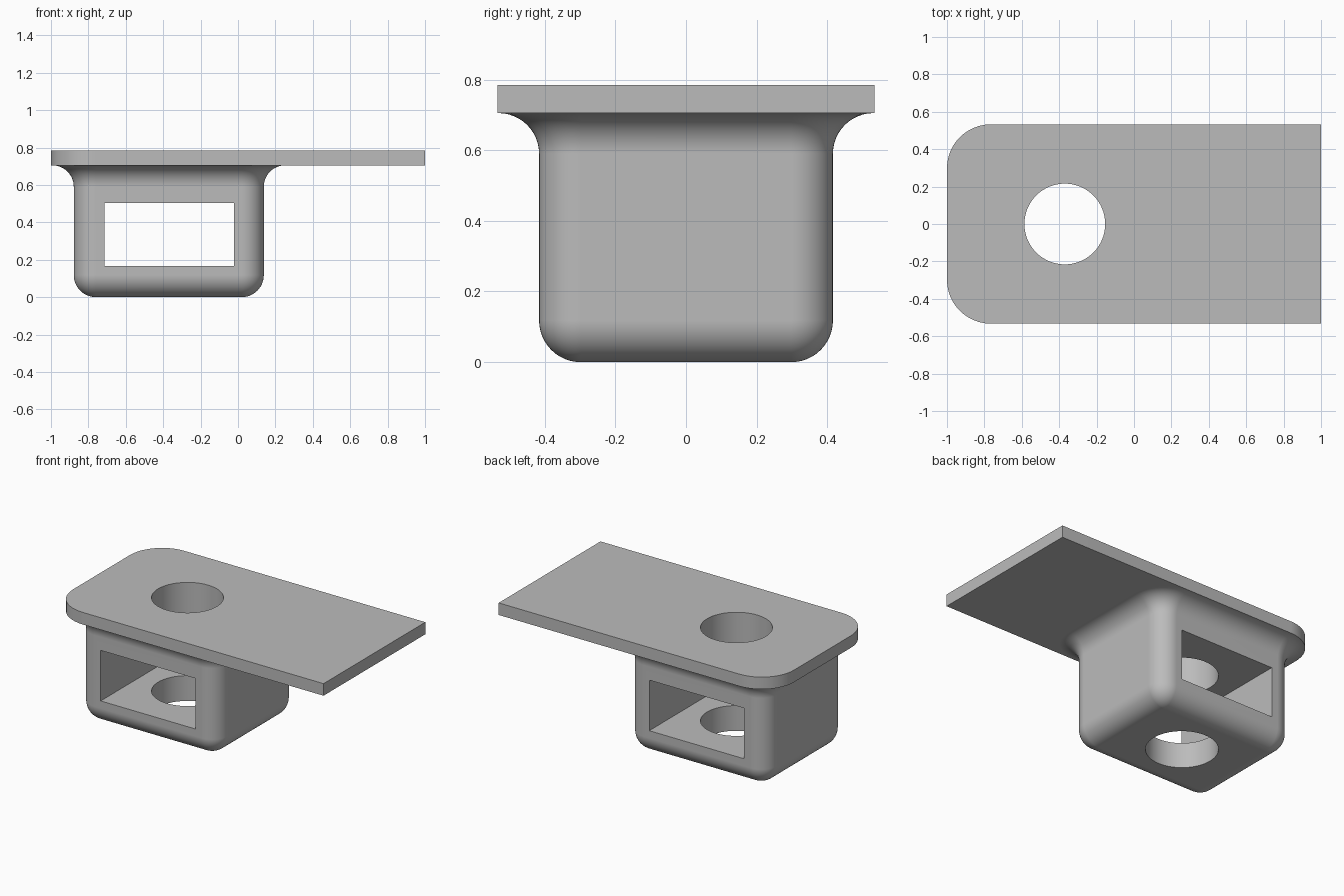
import bpy, bmesh
from math import sin, cos, pi

cube = bpy.data.objects.get("Cube")
if cube:
    bpy.data.objects.remove(cube, do_unlink=True)

grey = bpy.data.materials.new("plain grey")
grey.use_nodes = True
colour = (0.5, 0.5, 0.5, 1)
grey.diffuse_color = colour
grey.node_tree.nodes["Principled BSDF"].inputs["Base Color"].default_value = colour

CX = -0.37           # centre of the box and bore
HX, HY = 0.39, 0.298  # half size between the corner arc centres
R = 0.118            # box edge radius
FLARE = 0.115        # fillet under the plate
Z_PLATE, Z_TOP = 0.705, 0.785
STEPS = 12


def arc(cx, cy, r, start):
    return [(cx + r * cos(start + i * pi / 2 / STEPS),
             cy + r * sin(start + i * pi / 2 / STEPS)) for i in range(STEPS + 1)]


def rounded_rect(r):
    corners = [(1, 1), (-1, 1), (-1, -1), (1, -1)]
    return [p for k, (sx, sy) in enumerate(corners)
            for p in arc(CX + sx * HX, sy * HY, r, k * pi / 2)]


def loft(name, outlines):
    """Skin a stack of (outline, z) rings and cap both ends."""
    bm = bmesh.new()
    rings = [[bm.verts.new((x, y, z)) for x, y in pts] for pts, z in outlines]
    for a, b in zip(rings, rings[1:]):
        n = len(a)
        for i in range(n):
            j = (i + 1) % n
            bm.faces.new((a[i], a[j], b[j], b[i]))
    bm.faces.new(rings[0][::-1])
    bm.faces.new(rings[-1])
    bmesh.ops.remove_doubles(bm, verts=bm.verts, dist=1e-4)
    bmesh.ops.recalc_face_normals(bm, faces=bm.faces)
    mesh = bpy.data.meshes.new(name)
    bm.to_mesh(mesh)
    bm.free()
    obj = bpy.data.objects.new(name, mesh)
    bpy.context.collection.objects.link(obj)
    mesh.materials.append(grey)
    return obj


def combine(obj, other, operation):
    mod = obj.modifiers.new(operation, 'BOOLEAN')
    mod.operation, mod.solver, mod.object = operation, 'EXACT', other
    bpy.ops.object.modifier_apply(modifier=mod.name)
    bpy.data.objects.remove(other, do_unlink=True)


# Box: rounded bottom, straight walls, flared neck ending inside the plate
quarter = [i * pi / 2 / STEPS for i in range(STEPS + 1)]
profile = [(R * sin(t), R - R * cos(t)) for t in quarter]
profile += [(R + FLARE * (1 - cos(t)), Z_PLATE - FLARE * (1 - sin(t))) for t in quarter]
profile.append((R + FLARE * 0.8, Z_PLATE + 0.04))
box = loft("box", [(rounded_rect(r), z) for r, z in profile])

# Plate: rounded on the box end, square on the far end
pr = R + FLARE + 0.002
x0 = CX - HX
plate_outline = ([(1, -HY - pr), (1, HY + pr)]
                 + arc(-1 + pr, HY + pr - pr, pr, pi / 2)
                 + arc(-1 + pr, -HY, pr, pi))
bracket = loft("mounting_bracket", [(plate_outline, Z_PLATE), (plate_outline, Z_TOP)])

bpy.ops.object.select_all(action='DESELECT')
bracket.select_set(True)
bpy.context.view_layer.objects.active = bracket
combine(bracket, box, 'UNION')

# Window through the box, front to back
window = [(-0.715, -1), (-0.022, -1), (-0.022, 1), (-0.715, 1)]
combine(bracket, loft("window_cutter", [(window, 0.167), (window, 0.502)]), 'DIFFERENCE')

# Vertical bore through plate and box
bore = [(CX + 0.216 * cos(i * pi / 32), 0.216 * sin(i * pi / 32)) for i in range(64)]
combine(bracket, loft("bore_cutter", [(bore, -0.2), (bore, 1)]), 'DIFFERENCE')

# Smooth fillets, clean flats
bpy.ops.object.shade_smooth_by_angle(angle=pi / 6)
weighted = bracket.modifiers.new("weighted normals", 'WEIGHTED_NORMAL')
weighted.keep_sharp = True
